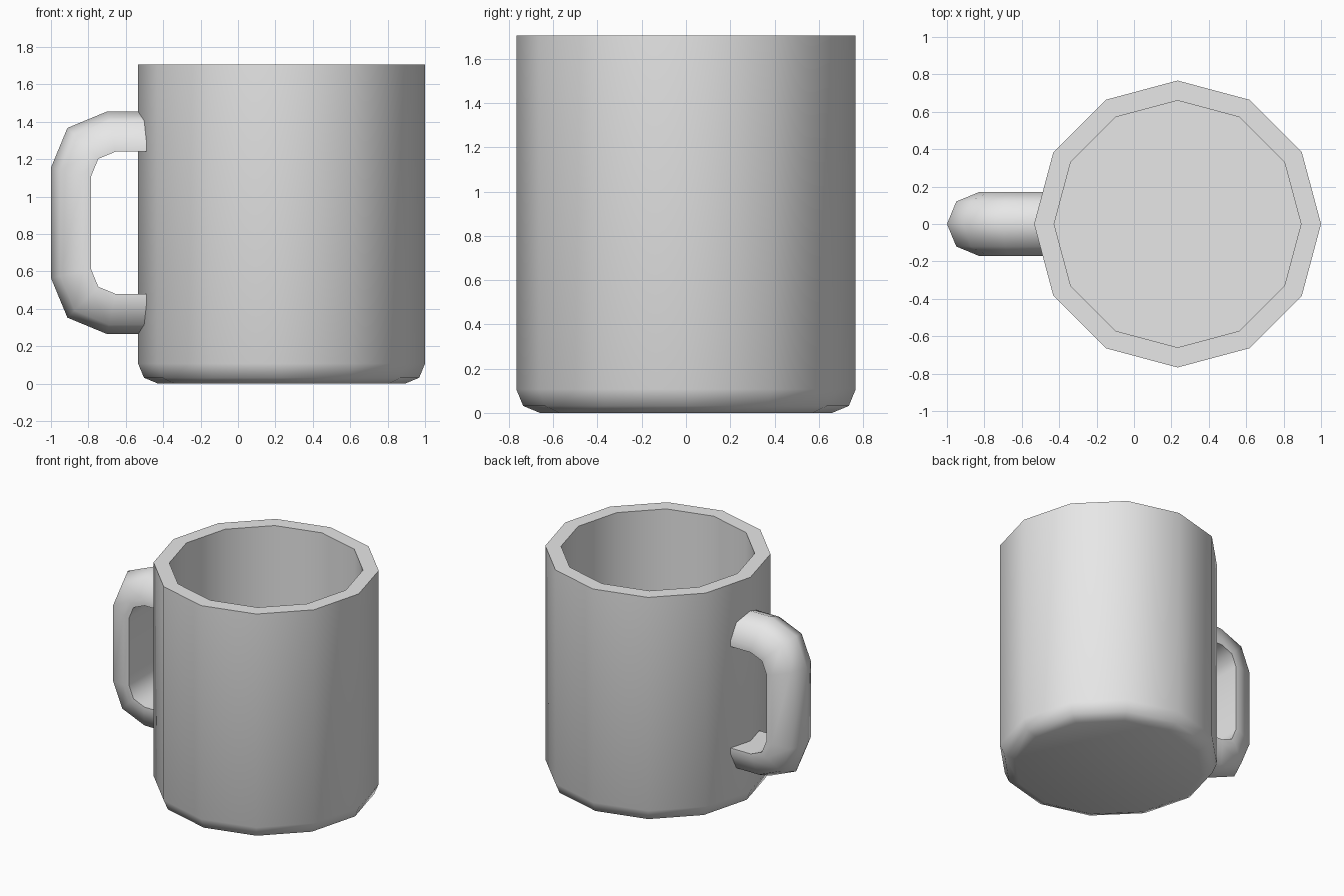
import bpy, bmesh, math

cube = bpy.data.objects.get("Cube")
if cube:
    bpy.data.objects.remove(cube, do_unlink=True)

# One plain grey for the whole mug
grey = bpy.data.materials.new("plain_grey")
grey.use_nodes = True
colour = (0.8, 0.8, 0.8, 1)
grey.diffuse_color = colour
grey.node_tree.nodes["Principled BSDF"].inputs["Base Color"].default_value = colour


def loft(name, rings):
    """Skin a list of closed rings and cap both ends."""
    bm = bmesh.new()
    loops = [[bm.verts.new(p) for p in ring] for ring in rings]
    n = len(loops[0])
    for a, b in zip(loops, loops[1:]):
        for i in range(n):
            j = (i + 1) % n
            bm.faces.new((a[i], a[j], b[j], b[i]))
    bm.faces.new(loops[0])
    bm.faces.new(loops[-1])
    bmesh.ops.recalc_face_normals(bm, faces=bm.faces)
    mesh = bpy.data.meshes.new(name)
    bm.to_mesh(mesh)
    bm.free()
    mesh.materials.append(grey)
    obj = bpy.data.objects.new(name, mesh)
    bpy.context.collection.objects.link(obj)
    bpy.ops.object.select_all(action="DESELECT")
    obj.select_set(True)
    bpy.context.view_layer.objects.active = obj
    bpy.ops.object.shade_smooth_by_angle(angle=math.radians(60))
    return obj


# Cup: twelve-sided wall with rounded foot, flat rim and flat inner floor
SIDES, CENTRE_X, RADIUS, HEIGHT = 12, 0.233, 0.767, 1.706
WALL = ROUND = 0.107


def cup_ring(radius, z):
    angles = [math.tau * i / SIDES for i in range(SIDES)]
    return [(CENTRE_X + radius * math.cos(a), radius * math.sin(a), z) for a in angles]


foot = [(RADIUS - ROUND * (1 - math.sin(a)), ROUND * (1 - math.cos(a)))
        for a in (0, math.pi / 4, math.pi / 2)]
inner = RADIUS - WALL
profile = foot + [(RADIUS, HEIGHT), (inner, HEIGHT), (inner, WALL)]
loft("cup", [cup_ring(r, z) for r, z in profile])

# Handle: D-shaped section swept between an outer and an inner outline
MID_Z, ROOT_X = 0.86, -0.47
HALF_WIDTH, DEPTH = 0.17, 0.215


def outline(left, half_height, radius):
    """Upper half of a rounded bracket, then its mirror below."""
    upper = [(ROOT_X, half_height)]
    for a in (0, math.pi / 4, math.pi / 2):
        upper.append((left + radius * (1 - math.sin(a)),
                      half_height - radius * (1 - math.cos(a))))
    return upper + [(x, -z) for x, z in reversed(upper)]


outer_line = outline(-1, 0.595, 0.3)
inner_line = outline(-1 + DEPTH, 0.595 - DEPTH, 0.13)
arc = [math.pi * i / 6 - math.pi / 2 for i in (0, 1.5, 3, 4.5, 6)]
section = [(HALF_WIDTH * math.sin(a), HALF_WIDTH * (1 - math.cos(a)) / DEPTH) for a in arc]
section += [(HALF_WIDTH, 1), (-HALF_WIDTH, 1)]

rings = []
for (ox, oz), (ix, iz) in zip(outer_line, inner_line):
    rings.append([(ox + (ix - ox) * t, y, MID_Z + oz + (iz - oz) * t) for y, t in section])
loft("handle", rings)
